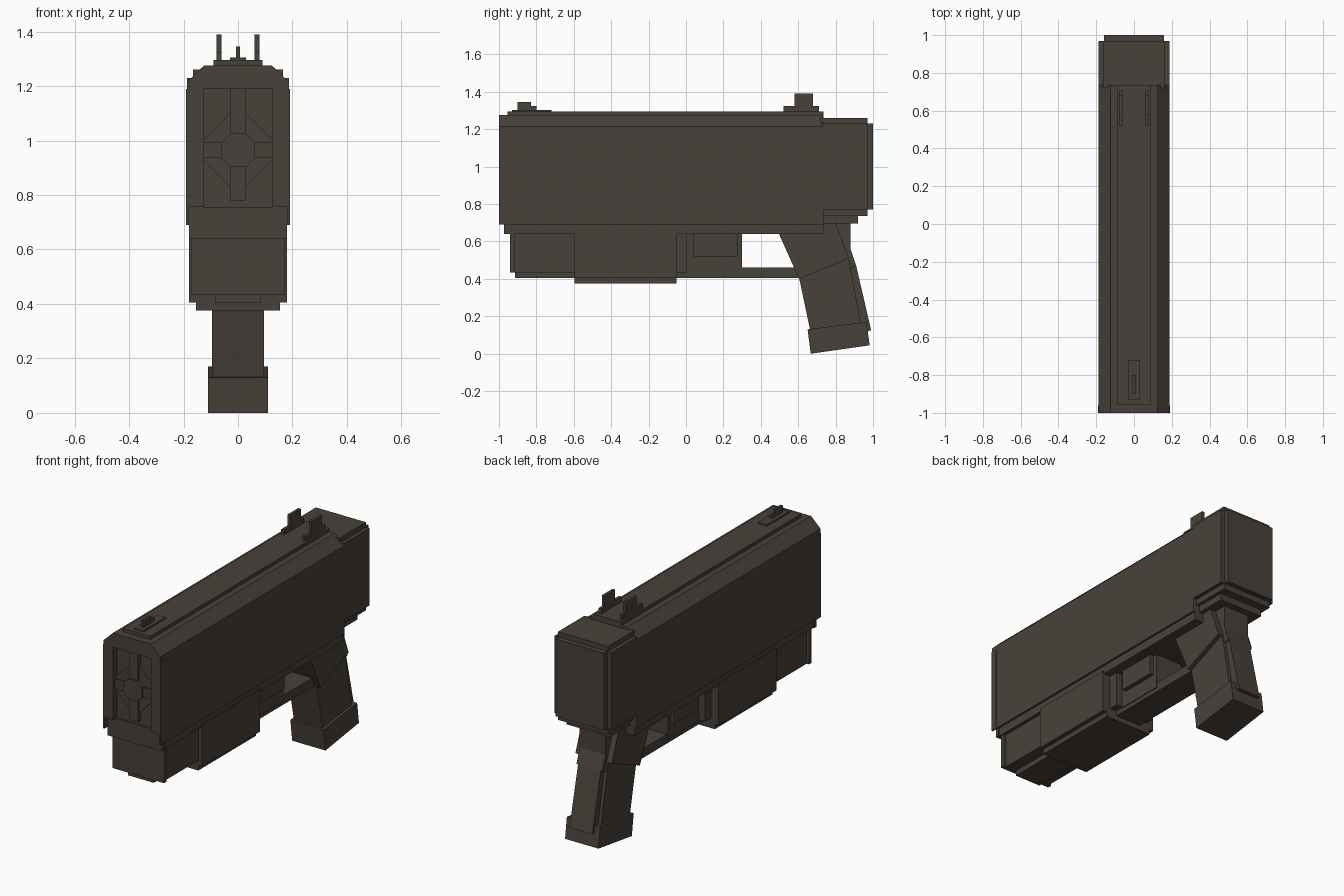
import bpy, bmesh

mat = bpy.data.materials.new("dark_gunmetal_brown")
mat.diffuse_color = (0.064, 0.053, 0.042, 1)


def prism(name, pts, axis, a, b):
    """Extrude a closed 2D outline along x (pts are y,z) or y (pts are x,z)."""
    def place(p, t):
        return (t, p[0], p[1]) if axis == 'x' else (p[0], t, p[1])
    bm = bmesh.new()
    lo = [bm.verts.new(place(p, a)) for p in pts]
    hi = [bm.verts.new(place(p, b)) for p in pts]
    bm.faces.new(lo)
    bm.faces.new(hi[::-1])
    n = len(pts)
    for i in range(n):
        j = (i + 1) % n
        bm.faces.new((lo[j], lo[i], hi[i], hi[j]))
    bmesh.ops.recalc_face_normals(bm, faces=bm.faces)
    me = bpy.data.meshes.new(name)
    bm.to_mesh(me)
    bm.free()
    me.materials.append(mat)
    ob = bpy.data.objects.new(name, me)
    bpy.context.collection.objects.link(ob)
    return ob


def box(name, x0, x1, y0, y1, z0, z1):
    return prism(name, [(x0, z0), (x1, z0), (x1, z1), (x0, z1)], 'y', y0, y1)


def cbox(name, w, y0, y1, z0, z1):
    return box(name, -w, w, y0, y1, z0, z1)


def pair(name, x0, x1, y0, y1, z0, z1):
    for tag, s in (("left", -1), ("right", 1)):
        box(f"{name}_{tag}", *sorted((s * x0, s * x1)), y0, y1, z0, z1)


def sym(half):
    """Mirror a right-hand x,z outline into a closed one."""
    return half + [(-x, z) for x, z in reversed(half)]


# Upper body with chamfered top edges
prism("upper_body", sym([(0.187, 0.69), (0.187, 1.215), (0.125, 1.275)]),
      'y', -0.96, 0.735)
prism("front_cap", sym([(0.187, 1.19), (0.187, 1.215), (0.125, 1.275)]),
      'y', -1.0, -0.96)
pair("front_pillar", 0.125, 0.18, -1.0, -0.96, 0.755, 1.19)
pair("front_skin", 0.18, 0.19, -1.0, -0.96, 0.69, 1.19)
cbox("front_lower_plate", 0.18, -0.972, -0.95, 0.64, 0.755)

# Front ornament: gusset plate, cross bars and octagonal hub
C = 0.965


def octagon(w, h, a, b):
    return [(a, C - h), (w, C - b), (w, C + b), (a, C + h),
            (-a, C + h), (-w, C + b), (-w, C - b), (-a, C - h)]


prism("front_gusset", octagon(0.125, 0.135, 0.03, 0.04), 'y', -0.973, -0.95)
cbox("front_vertical_bar", 0.03, -0.985, -0.95, 0.78, 1.19)
cbox("front_horizontal_bar", 0.125, -0.982, -0.95, C - 0.03, C + 0.03)
prism("front_hub", octagon(0.06, 0.06, 0.03, 0.03), 'y', -0.992, -0.95)

# Top rail and sights
cbox("top_rail", 0.09, -0.955, 0.735, 1.26, 1.295)
cbox("front_sight_base", 0.03, -0.93, -0.72, 1.29, 1.304)
prism("front_sight", [(-0.9, 1.3), (-0.8, 1.3), (-0.8, 1.325), (-0.83, 1.325),
                      (-0.83, 1.345), (-0.9, 1.345)], 'x', -0.008, 0.008)
for tag, x in (("left", -0.07), ("right", 0.07)):
    prism(f"rear_sight_{tag}",
          [(0.52, 1.29), (0.71, 1.29), (0.71, 1.325), (0.68, 1.325),
           (0.68, 1.39), (0.58, 1.39), (0.58, 1.325), (0.52, 1.325)],
          'x', x - 0.009, x + 0.009)

# Rear block with stepped sides and end plate
cbox("rear_block", 0.165, 0.72, 0.97, 0.735, 1.26)
cbox("rear_side_plates", 0.187, 0.73, 0.97, 0.77, 1.23)
cbox("rear_end_plate", 0.16, 0.96, 1.0, 0.77, 1.23)
cbox("rear_underside", 0.145, 0.72, 0.92, 0.695, 0.75)

# Lower frame
cbox("frame_rail", 0.175, -0.97, 0.735, 0.64, 0.70)
cbox("nose_lip", 0.17, -0.94, -0.915, 0.435, 0.645)
cbox("nose_block", 0.155, -0.92, -0.59, 0.435, 0.645)
cbox("nose_keel", 0.085, -0.915, -0.59, 0.405, 0.44)
cbox("fore_grip", 0.18, -0.595, -0.05, 0.405, 0.655)
cbox("fore_grip_base", 0.155, -0.595, -0.05, 0.375, 0.41)
cbox("fore_grip_collar", 0.13, -0.06, 0.005, 0.435, 0.645)

# Trigger housing and guard
cbox("trigger_housing", 0.09, 0.0, 0.30, 0.43, 0.645)
cbox("trigger_side_panels", 0.115, 0.04, 0.275, 0.52, 0.645)
cbox("trigger_guard", 0.085, -0.06, 0.62, 0.405, 0.46)

# Slanted grip
prism("grip_upper", [(0.495, 0.645), (0.605, 0.40), (0.87, 0.51),
                     (0.80, 0.70), (0.495, 0.70)], 'x', -0.12, 0.12)
prism("grip_neck", [(0.70, 0.70), (0.88, 0.70), (0.88, 0.56), (0.91, 0.47),
                    (0.87, 0.455), (0.70, 0.45)], 'x', -0.085, 0.085)
prism("grip_lower", [(0.605, 0.405), (0.665, 0.12), (0.935, 0.16),
                     (0.87, 0.51)], 'x', -0.095, 0.095)
prism("grip_backstrap", [(0.85, 0.455), (0.91, 0.47), (0.99, 0.125),
                         (0.91, 0.11)], 'x', -0.075, 0.075)
prism("grip_base", [(0.65, 0.13), (0.965, 0.17), (0.982, 0.045),
                    (0.667, 0.0)], 'x', -0.11, 0.11)
